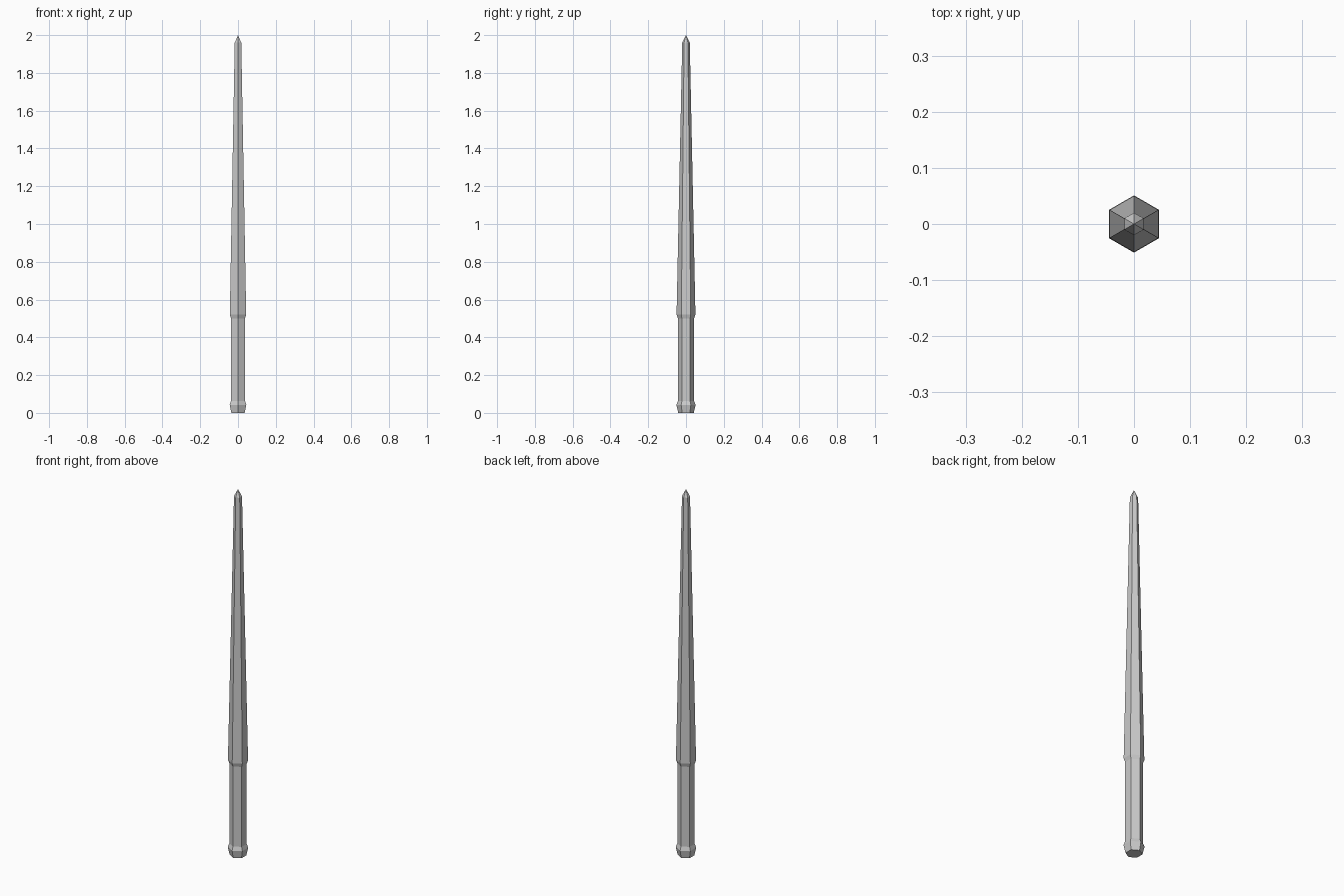
import bpy, bmesh
from math import cos, sin, pi

if "Cube" in bpy.data.objects:
    bpy.data.objects.remove(bpy.data.objects["Cube"])

SIDES = 6

# Profile from pommel to tip shoulder: (corner radius, height)
PROFILE = [
    (0.041, 0.0), (0.051, 0.043), (0.043, 0.063),   # pommel
    (0.043, 0.50), (0.050, 0.52),                   # grip and shoulder
    (0.020, 1.96),                                  # tapered shaft
]
TIP_Z = 2.0

bm = bmesh.new()


def ring(r, z):
    # Hexagon with corners on the y axis
    return [bm.verts.new((r * cos(pi / 2 + 2 * pi * i / SIDES),
                          r * sin(pi / 2 + 2 * pi * i / SIDES), z))
            for i in range(SIDES)]


rings = [ring(r, z) for r, z in PROFILE]

# Side walls
for low, high in zip(rings, rings[1:]):
    for i in range(SIDES):
        j = (i + 1) % SIDES
        bm.faces.new((low[i], low[j], high[j], high[i]))

# Flat base and pointed tip
bm.faces.new(rings[0][::-1])
tip = bm.verts.new((0, 0, TIP_Z))
for i in range(SIDES):
    bm.faces.new((rings[-1][i], rings[-1][(i + 1) % SIDES], tip))

bmesh.ops.recalc_face_normals(bm, faces=bm.faces)
mesh = bpy.data.meshes.new("tapered_rod")
bm.to_mesh(mesh)
bm.free()
bpy.context.collection.objects.link(bpy.data.objects.new("tapered_rod", mesh))
